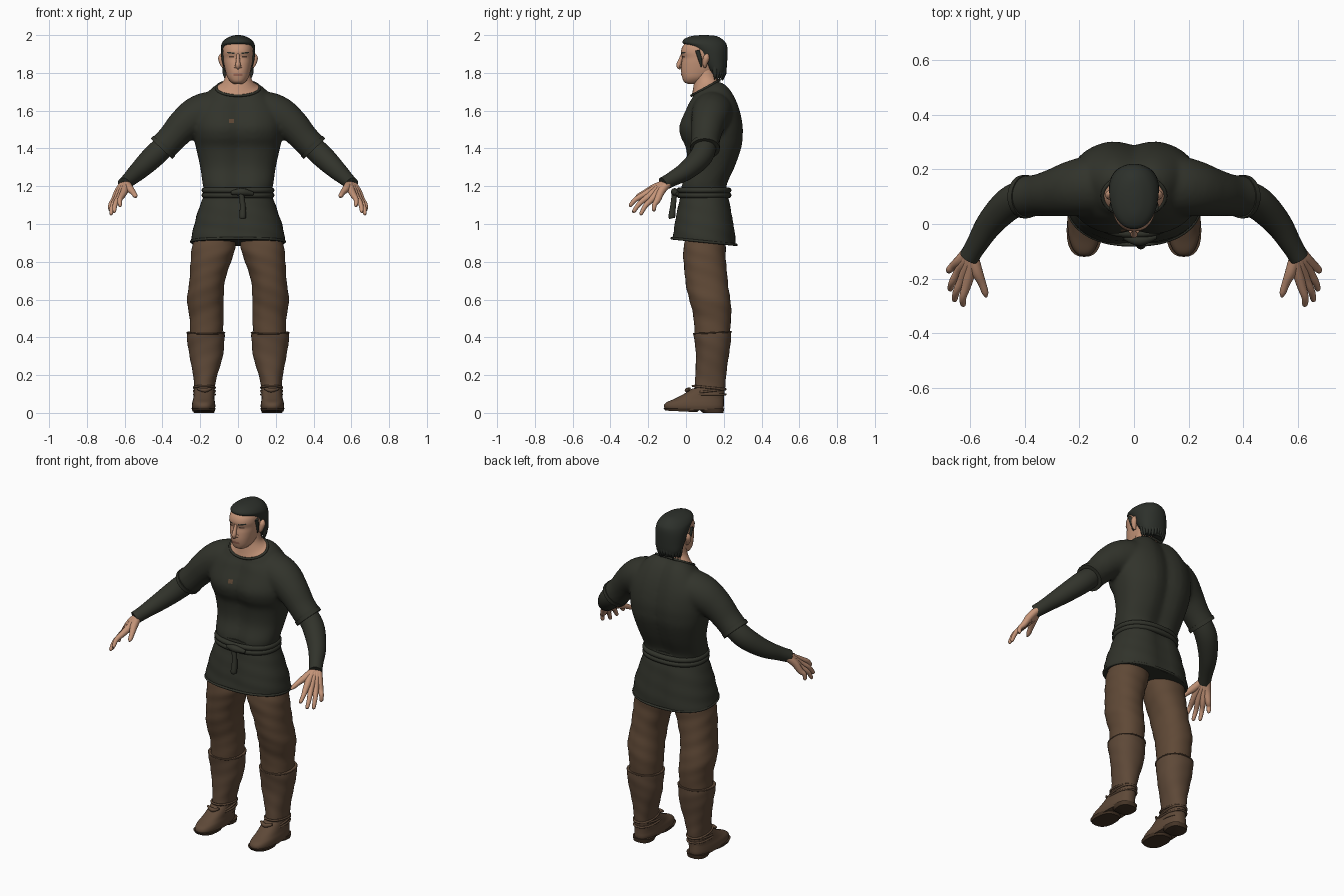
import bpy, bmesh, math, random
from mathutils import Matrix, Vector

random.seed(4)
cube = bpy.data.objects.get("Cube")
if cube:
    bpy.data.objects.remove(cube, do_unlink=True)


def material(name, r, g, b):
    m = bpy.data.materials.new(name)
    m.use_nodes = True
    m.diffuse_color = (r, g, b, 1)
    for node in m.node_tree.nodes:
        if node.type == 'BSDF_PRINCIPLED':
            node.inputs["Base Color"].default_value = (r, g, b, 1)
    return m


cloth = material("dark cloth", .031, .033, .024)
brown = material("brown trousers", .115, .066, .037)
leather = material("boot leather", .112, .066, .039)
sole_mat = material("dark leather", .06, .035, .02)
skin = material("skin", .56, .30, .19)
lip = material("lips", .36, .15, .10)
hair_mat = material("black hair", .026, .03, .024)
dark = material("eye shade", .09, .05, .035)


def smooth(rows, steps=5):
    """Rows of numbers joined by a Catmull-Rom curve."""
    out = []
    for i in range(len(rows) - 1):
        quad = [rows[min(max(i + k, 0), len(rows) - 1)] for k in (-1, 0, 1, 2)]
        for s in range(steps):
            t = s / steps
            out.append([b + .5 * t * (c - a + t * (2*a - 5*b + 4*c - d + t * (3*b - a - 3*c + d)))
                        for a, b, c, d in zip(*quad)])
    return out + [list(rows[-1])]


def section(row, power=2, groove=0, wave=0, n=40):
    """Level outline from height, centre x, half width, front y, back y, tilt."""
    z, cx, rx, yf, yb, tilt = row
    pts = []
    for i in range(n):
        a = math.tau * i / n
        k = 1 + wave * math.sin(z * 55 + 2 * a) * math.sin(z * 23 + a)
        c, s = [math.copysign(abs(v) ** (2 / power), v) for v in (math.cos(a), math.sin(a))]
        x, dy = rx * c * k, (yb - yf) / 2 * s * k
        dy -= groove * s * math.exp(-(x / .05) ** 2)
        pts.append(Vector((cx + x, (yf + yb) / 2 + dy, z + tilt * dy)))
    return pts


def skin_rings(rings, closed=False):
    n, m = len(rings[0]), len(rings)
    faces = [[i * n + j, i * n + (j + 1) % n, (i + 1) % m * n + (j + 1) % n, (i + 1) % m * n + j]
             for i in range(m if closed else m - 1) for j in range(n)]
    if not closed:
        faces += [list(range(n)), list(range((m - 1) * n, m * n))]
    return [p for r in rings for p in r], faces


def loft(rows, **kw):
    return skin_rings([section(r, **kw) for r in smooth(rows)])


def tube_rings(pts, radii, up, closed=False, n=16):
    rings = []
    for i, p in enumerate(pts):
        if closed:
            t = pts[(i + 1) % len(pts)] - pts[i - 1]
        else:
            t = pts[min(i + 1, len(pts) - 1)] - pts[max(i - 1, 0)]
        u = t.cross(Vector(up)).normalized()
        v = u.cross(t).normalized()
        rings.append([p + radii[i] * (math.cos(math.tau * k / n) * u + math.sin(math.tau * k / n) * v)
                      for k in range(n)])
    return skin_rings(rings, closed)


def tube(rows, up=(0, 0, 1), n=16):
    """Round limb through rows of x, y, z, radius."""
    rows = smooth(rows)
    return tube_rings([Vector(r[:3]) for r in rows], [r[3] for r in rows], up, n=n)


def band(row, radius, power=2):
    pts = section(row, power)
    return tube_rings(pts, [radius] * len(pts), (0, 0, 1), True, 10)


def make(name, parts, mat, mirror=False, remesh=0):
    bm = bmesh.new()
    for verts, faces in (parts if isinstance(parts, list) else [parts]):
        vs = [bm.verts.new(v) for v in verts]
        for f in faces:
            bm.faces.new([vs[i] for i in f]).smooth = True
    bmesh.ops.recalc_face_normals(bm, faces=bm.faces)
    mesh = bpy.data.meshes.new(name)
    bm.to_mesh(mesh)
    bm.free()
    mesh.set_sharp_from_angle(angle=math.radians(50))
    mesh.materials.append(mat)
    ob = bpy.data.objects.new(name, mesh)
    bpy.context.collection.objects.link(ob)
    if remesh:
        m = ob.modifiers.new("merge", 'REMESH')
        m.mode, m.voxel_size, m.use_smooth_shade = 'VOXEL', remesh, True
        m = ob.modifiers.new("soften", 'SMOOTH')
        m.factor, m.iterations = .5, 5
    if mirror:
        ob.modifiers.new("mirror", 'MIRROR')
    return ob


def patch(name, x, z, w, h, mat, target, turn=0):
    """Thin plate laid on the front of another part."""
    bm = bmesh.new()
    place = (Matrix.Translation((x, -.3, z)) @ Matrix.Rotation(turn, 4, 'Y')
             @ Matrix.Rotation(math.pi / 2, 4, 'X') @ Matrix.Diagonal((w, h, 1, 1)))
    bmesh.ops.create_grid(bm, x_segments=8, y_segments=4, size=.5, matrix=place)
    mesh = bpy.data.meshes.new(name)
    bm.to_mesh(mesh)
    bm.free()
    mesh.materials.append(mat)
    ob = bpy.data.objects.new(name, mesh)
    bpy.context.collection.objects.link(ob)
    m = ob.modifiers.new("lay", 'SHRINKWRAP')
    m.target, m.wrap_method, m.wrap_mode = target, 'PROJECT', 'ABOVE_SURFACE'
    m.use_project_y, m.use_positive_direction, m.offset = True, True, .002


# Shirt: torso merged with both short sleeves
torso = loft([(1.16, 0, .175, -.03, .225, 0), (1.21, 0, .187, -.03, .225, 0),
              (1.3, 0, .2, -.002, .265, 0), (1.4, 0, .222, -.008, .3, 0),
              (1.46, 0, .235, -.035, .308, 0), (1.52, 0, .24, -.043, .308, 0),
              (1.6, 0, .23, -.01, .292, 0), (1.66, 0, .19, .008, .262, .15),
              (1.7, 0, .15, .022, .22, .4), (1.72, 0, .118, .028, .178, .55)],
             power=2.4, groove=.022)
sleeves = [tube([(s * .08, .14, 1.59, .1), (s * .15, .14, 1.59, .11), (s * .22, .13, 1.57, .103),
                 (s * .29, .115, 1.52, .088), (s * .35, .105, 1.455, .077), (s * .403, .1, 1.4, .076)], n=28)
           for s in (-1, 1)]
shirt = make("shirt", [torso] + sleeves, cloth, remesh=.011)
make("collar_band", band((1.72, 0, .115, .029, .177, .55), .007), cloth)
make("sleeve_hem", tube([(.39, .1, 1.414, .079), (.405, .1, 1.398, .079)], n=28), cloth, True)
make("lower_sleeve", tube([(.35, .11, 1.45, .055), (.44, .085, 1.365, .061), (.52, .01, 1.288, .051),
                           (.575, -.075, 1.237, .039), (.603, -.122, 1.212, .036)], n=24), cloth, True)
patch("chest_patch", -.035, 1.545, .026, .022, brown, shirt)

# Tunic skirt, sash and knot
make("skirt", loft([(1.2, 0, .178, -.03, .222, 0), (1.16, 0, .177, -.035, .225, 0),
                    (1.1, 0, .2, -.048, .24, 0), (1, 0, .232, -.065, .26, -.05),
                    (.93, 0, .247, -.076, .268, -.09), (.902, 0, .25, -.078, .27, -.1)],
                   power=2.3, groove=.014, wave=.012), cloth)
make("skirt_hem", band((.907, 0, .247, -.076, .267, -.1), .007, 2.3), cloth)
make("sash", [band((z, 0, .178, -.036, .226, 0), .015, 2.3) for z in (1.152, 1.178)], cloth)
make("sash_knot", [tube([(-.035, -.048, 1.165, .01), (.02, -.06, 1.17, .02), (.08, -.045, 1.16, .01)]),
                   tube([(.015, -.06, 1.17, .014), (.025, -.068, 1.1, .015), (.025, -.075, 1.04, .018),
                         (.025, -.075, 1.03, .012)], up=(0, 1, 0))], cloth)

# Legs and boots
make("trousers", loft([(.97, .12, .1, .01, .2, 0), (.88, .13, .115, -.012, .21, 0),
                       (.8, .143, .107, -.012, .212, 0), (.7, .164, .094, -.004, .22, 0),
                       (.6, .172, .097, .018, .235, 0), (.5, .167, .09, .04, .238, 0),
                       (.38, .168, .085, .05, .23, 0)], power=2.2, wave=.025), brown, True)
make("boot_shaft", loft([(.428, .17, .1, .04, .24, .05), (.39, .17, .099, .043, .238, 0),
                         (.3, .169, .088, .053, .226, 0), (.2, .173, .064, .05, .213, 0),
                         (.13, .178, .054, .042, .206, 0), (.07, .179, .055, .03, .2, 0)],
                        power=2.2, wave=.02), leather, True)
make("boot_top", band((.424, .17, .099, .041, .239, .05), .004, 2.2), leather, True)
make("boot_foot", loft([(.015, .182, .058, -.108, .196, 0), (.035, .182, .062, -.117, .2, 0),
                        (.055, .182, .06, -.105, .2, 0), (.075, .181, .056, -.06, .2, 0),
                        (.1, .179, .054, -.012, .2, 0), (.13, .178, .051, .035, .2, 0)],
                       power=2.5), leather, True)
make("sole", [loft([(.008, .182, .058, -.11, .06, -.05), (.024, .182, .064, -.12, .075, -.03)], power=2.5),
              loft([(0, .18, .054, .09, .198, 0), (.024, .18, .06, .06, .203, 0)], power=2.5)],
     sole_mat, True)
make("ankle_strap", [band((z, .178, .055, .036 - k, .209, tilt), .006, 2.2)
                     for z, k, tilt in ((.098, .02, 0), (.115, .006, .12), (.134, 0, -.1))], leather, True)
make("lace_bow", tube([(.14, .02, .13, .006), (.175, .005, .12, .012), (.215, .02, .128, .006)]), leather, True)

# Hands: each finger runs from the wrist through its knuckle
tips = [(.626, -.3, 1.095), (.658, -.282, 1.062), (.674, -.242, 1.05), (.678, -.172, 1.07)]
for i, (label, tip) in enumerate(zip(("index", "middle", "ring", "little"), tips)):
    f = i / 3
    wrist = Vector((.588, -.1, 1.222)).lerp(Vector((.602, -.092, 1.218)), f)
    palm = Vector((.595, -.16, 1.188)).lerp(Vector((.632, -.13, 1.175)), f)
    knuckle = Vector((.612, -.225, 1.153)).lerp(Vector((.657, -.152, 1.125)), f)
    tip = Vector(tip)
    joint = knuckle.lerp(tip, .5) + Vector((.006, -.004, .006))
    make(label + "_finger", tube([(*wrist, .02), (*palm, .021), (*knuckle, .017),
                                  (*joint, .013), (*knuckle.lerp(tip, .92), .01), (*tip, .004)]), skin, True)
make("thumb", tube([(.59, -.11, 1.215, .02), (.575, -.17, 1.19, .021), (.556, -.215, 1.168, .015),
                    (.544, -.25, 1.15, .012), (.54, -.267, 1.142, .004)]), skin, True)

# Neck and head
make("neck", loft([(1.722, 0, .113, .031, .175, .55), (1.74, 0, .09, .037, .172, .4),
                   (1.775, 0, .069, .045, .168, .1), (1.83, 0, .062, .05, .165, 0)]), skin)
head = make("head", loft([(1.742, 0, .022, .01, .06, 0), (1.752, 0, .038, -.01, .085, 0),
                          (1.775, 0, .056, -.02, .125, 0), (1.81, 0, .067, -.026, .165, 0),
                          (1.85, 0, .075, -.024, .185, 0), (1.88, 0, .079, -.02, .197, 0),
                          (1.91, 0, .081, -.027, .2, 0), (1.94, 0, .077, -.018, .195, 0),
                          (1.965, 0, .06, .005, .17, 0), (1.98, 0, .03, .04, .13, 0)], power=2.3), skin)
make("nose", [tube([(0, -.018, 1.9, .008), (0, -.03, 1.868, .01), (0, -.038, 1.843, .013),
                    (0, -.035, 1.828, .01), (0, -.028, 1.822, .004)], up=(0, 1, 0)),
              tube([(-.017, -.022, 1.833, .007), (0, -.03, 1.834, .01), (.017, -.022, 1.833, .007)])], skin)
make("ear", tube([(.076, .1, 1.828, .006), (.083, .1, 1.845, .012), (.088, .106, 1.875, .017),
                  (.087, .11, 1.893, .012), (.084, .11, 1.9, .004)], up=(0, 1, 0)), skin, True)
patch("mouth", 0, 1.791, .046, .013, lip, head)
for s, side in ((1, "left"), (-1, "right")):
    patch(side + "_eye", s * .034, 1.885, .026, .008, dark, head)
    patch(side + "_eyebrow", s * .037, 1.906, .038, .007, hair_mat, head, -s * .12)

# Hair, with loose locks at the nape
make("hair", loft([(1.775, 0, .05, .14, .2, 0), (1.81, 0, .077, .115, .213, 0),
                   (1.86, 0, .087, .078, .218, 0), (1.91, 0, .091, .045, .22, 0),
                   (1.94, 0, .09, .01, .218, 0), (1.96, 0, .084, -.018, .21, 0),
                   (1.98, 0, .066, -.008, .19, 0), (1.995, 0, .035, .03, .16, 0),
                   (2, 0, .01, .08, .11, 0)], power=2.1), hair_mat)
locks = []
for i in range(13):
    a = math.pi * (i + .5) / 13
    x, y = .07 * math.cos(a), .145 + .055 * math.sin(a)
    low = 1.765 + random.uniform(-.008, .02)
    locks.append(tube([(x, y, 1.84, .014), (x, y + .003, 1.8, .012), (x * .95, y, low, .002)], up=(0, 1, 0), n=8))
make("nape_locks", locks, hair_mat)
make("sideburn", tube([(.079, .06, 1.92, .012), (.077, .075, 1.87, .01), (.073, .082, 1.83, .003)],
                      up=(0, 1, 0)), hair_mat, True)
